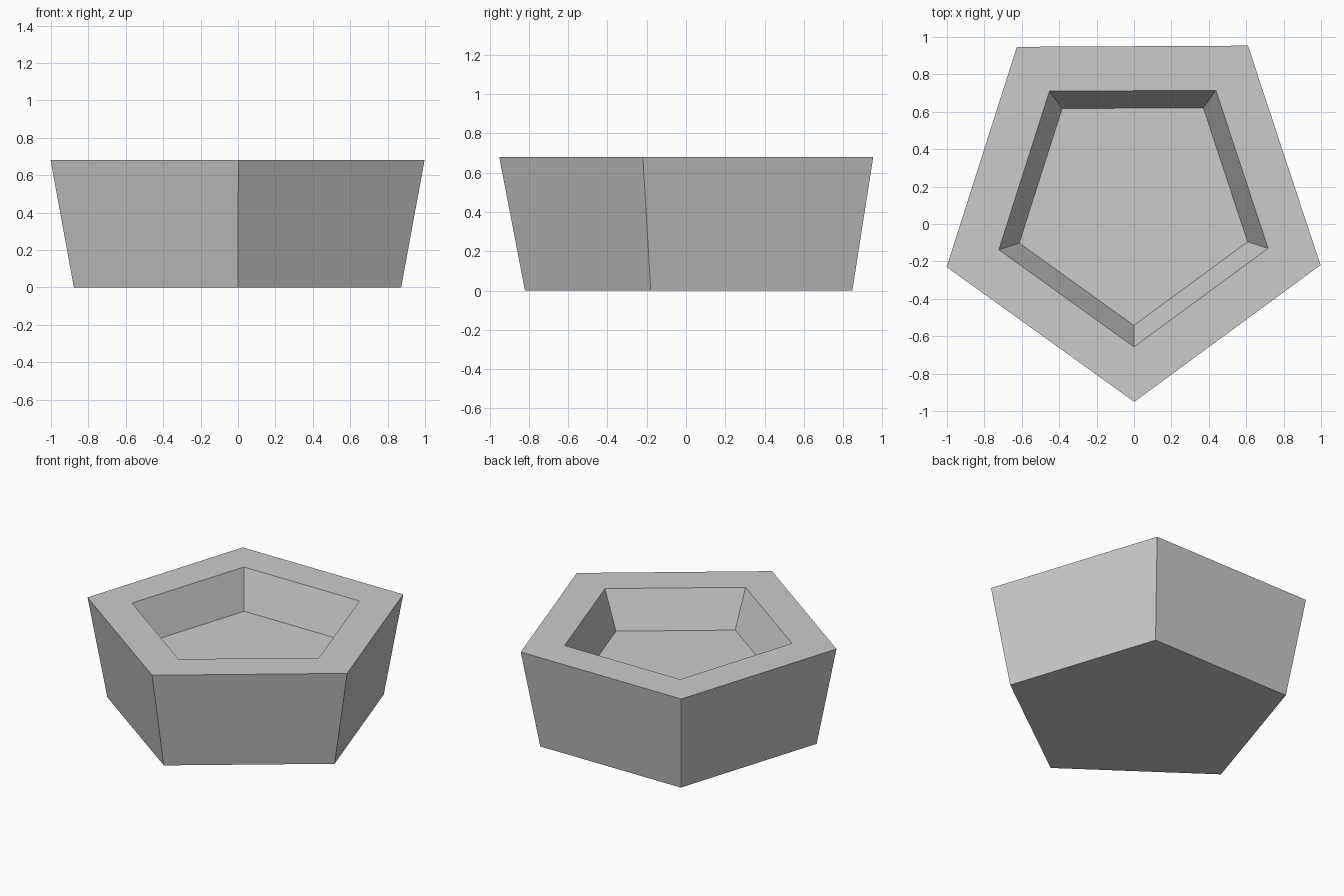
import bpy
import bmesh
from math import cos, sin, radians

if "Cube" in bpy.data.objects:
    bpy.data.objects.remove(bpy.data.objects["Cube"], do_unlink=True)

SIDES = 5
CENTRE = (-0.004, 0.10)
TURN = radians(-90 + 0.3)

# Plain grey material
grey = bpy.data.materials.new("plain grey")
grey.use_nodes = True
colour = (0.6, 0.6, 0.6, 1)
grey.diffuse_color = colour
grey.node_tree.nodes["Principled BSDF"].inputs["Base Color"].default_value = colour


def ring(bm, radius, z):
    """Regular polygon of vertices at one height."""
    angles = [TURN + radians(360 / SIDES * i) for i in range(SIDES)]
    return [bm.verts.new((CENTRE[0] + radius * cos(a),
                          CENTRE[1] + radius * sin(a), z)) for a in angles]


# Profile (radius, height): base, outer rim, inner rim, recessed floor
profile = [(0.92, 0), (1.051, 0.68), (0.757, 0.68), (0.642, 0.425)]

bm = bmesh.new()
rings = [ring(bm, r, z) for r, z in profile]
for low, high in zip(rings, rings[1:]):
    for i in range(SIDES):
        j = (i + 1) % SIDES
        bm.faces.new((low[i], low[j], high[j], high[i]))
bm.faces.new(rings[0][::-1])
bm.faces.new(rings[-1])
bmesh.ops.recalc_face_normals(bm, faces=bm.faces)

mesh = bpy.data.meshes.new("pentagonal_planter")
bm.to_mesh(mesh)
bm.free()
mesh.materials.append(grey)
planter = bpy.data.objects.new("pentagonal_planter", mesh)
bpy.context.collection.objects.link(planter)
